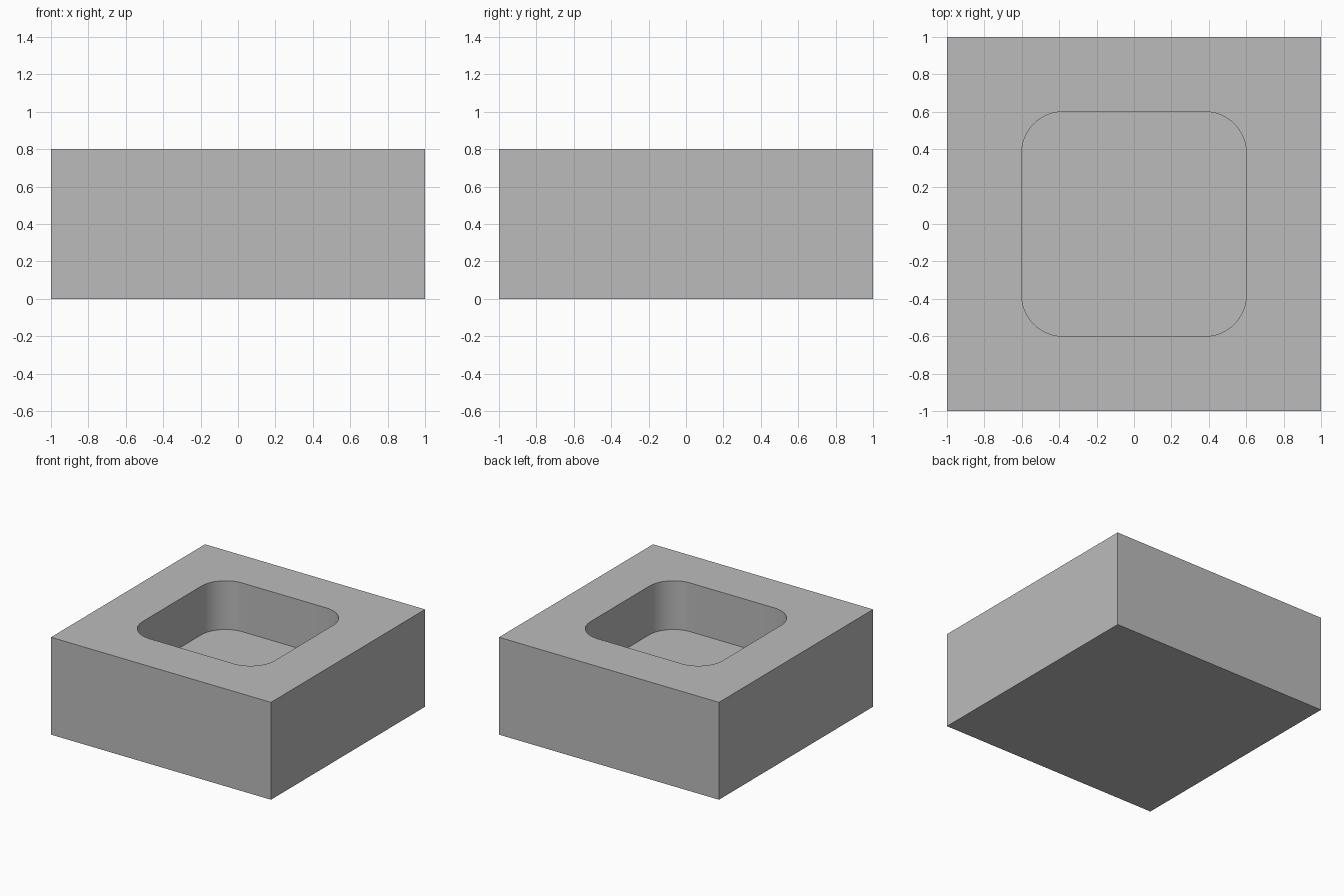
import bpy
import bmesh

default = bpy.data.objects.get("Cube")
if default:
    bpy.data.objects.remove(default, do_unlink=True)

HEIGHT, POCKET_DEPTH = 0.8, 0.4
POCKET_WIDTH, CORNER_RADIUS = 1.2, 0.22

# Plain grey finish
grey = bpy.data.materials.new("plain_grey")
grey.use_nodes = True
colour = (0.5, 0.5, 0.5, 1)
grey.diffuse_color = colour
grey.node_tree.nodes["Principled BSDF"].inputs["Base Color"].default_value = colour


def box(name, width, bottom, top, radius=0):
    """Square box, with its vertical edges rounded if a radius is given."""
    bm = bmesh.new()
    bmesh.ops.create_cube(bm, size=1)
    for v in bm.verts:
        v.co.x *= width
        v.co.y *= width
        v.co.z = top if v.co.z > 0 else bottom
    if radius:
        upright = [e for e in bm.edges
                   if abs(e.verts[0].co.z - e.verts[1].co.z) > 0.1]
        bmesh.ops.bevel(bm, geom=upright, offset=radius, offset_type='OFFSET',
                        segments=16, profile=0.5, affect='EDGES')
    mesh = bpy.data.meshes.new(name)
    bm.to_mesh(mesh)
    bm.free()
    mesh.materials.append(grey)
    obj = bpy.data.objects.new(name, mesh)
    bpy.context.collection.objects.link(obj)
    return obj


# Solid block and the rounded shape of its pocket
block = box("block", 2, 0, HEIGHT)
cutter = box("pocket_cutter", POCKET_WIDTH, HEIGHT - POCKET_DEPTH,
             HEIGHT + 0.2, CORNER_RADIUS)
cutter.hide_render = True

# Cut the pocket, then discard the cutter
cut = block.modifiers.new("pocket", 'BOOLEAN')
cut.operation = 'DIFFERENCE'
cut.solver = 'EXACT'
cut.object = cutter
bpy.ops.object.select_all(action='DESELECT')
block.select_set(True)
bpy.context.view_layer.objects.active = block
bpy.ops.object.modifier_apply(modifier=cut.name)
bpy.data.objects.remove(cutter, do_unlink=True)

# Smooth pocket corners, sharp edges elsewhere
bpy.ops.object.shade_smooth_by_angle()
